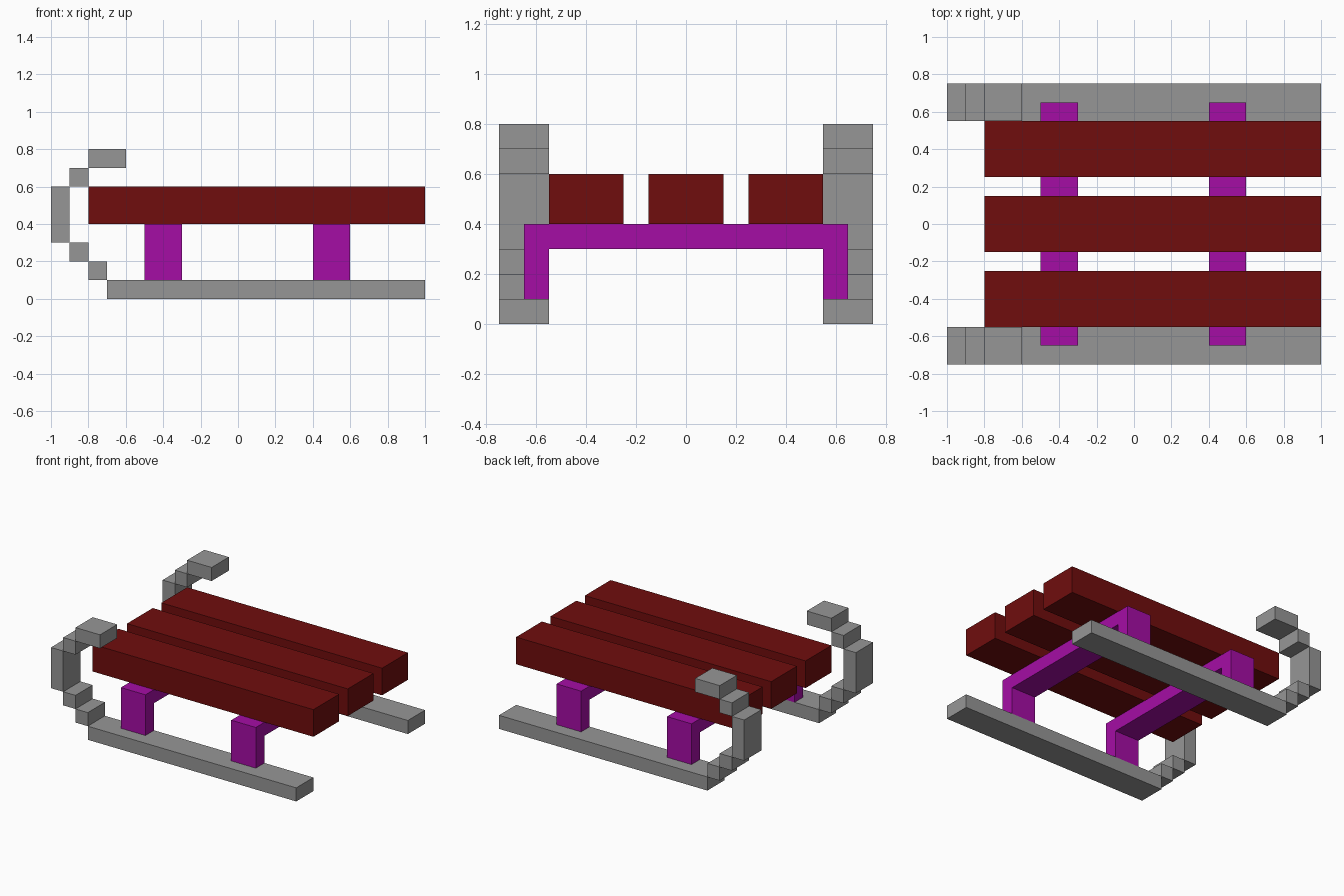
import bpy
import bmesh
from mathutils import Matrix, Vector

if "Cube" in bpy.data.objects:
    bpy.data.objects.remove(bpy.data.objects["Cube"])


def material(name, rgb):
    m = bpy.data.materials.new(name)
    m.diffuse_color = (*rgb, 1)
    m.use_nodes = True
    m.node_tree.nodes["Principled BSDF"].inputs["Base Color"].default_value = m.diffuse_color
    return m


RED = material("dark red wood", (0.162, 0.004, 0.004))
PURPLE = material("purple bracket", (0.376, 0.004, 0.376))
GREY = material("grey metal", (0.305, 0.305, 0.305))


def finish(name, bm, mat):
    bmesh.ops.recalc_face_normals(bm, faces=bm.faces)
    me = bpy.data.meshes.new(name)
    bm.to_mesh(me)
    bm.free()
    me.materials.append(mat)
    ob = bpy.data.objects.new(name, me)
    bpy.context.collection.objects.link(ob)
    return ob


def add_box(bm, x, y, z):
    lo, hi = Vector((x[0], y[0], z[0])), Vector((x[1], y[1], z[1]))
    bmesh.ops.create_cube(bm, size=1, matrix=Matrix.Translation((lo + hi) / 2)
                          @ Matrix.Diagonal((*(hi - lo), 1)))


# Seat planks
for label, y in (("left", -0.4), ("middle", 0), ("right", 0.4)):
    bm = bmesh.new()
    add_box(bm, (-0.8, 1), (y - 0.15, y + 0.15), (0.4, 0.6))
    finish(f"{label}_seat_plank", bm, RED)

# U-shaped brackets: a profile in y/z extruded along x
U_PROFILE = [(-0.65, 0.1), (-0.55, 0.1), (-0.55, 0.3), (0.55, 0.3),
             (0.55, 0.1), (0.65, 0.1), (0.65, 0.4), (-0.65, 0.4)]
for label, x in (("front", -0.5), ("rear", 0.4)):
    bm = bmesh.new()
    face = bm.faces.new([bm.verts.new((x, y, z)) for y, z in U_PROFILE])
    ext = bmesh.ops.extrude_face_region(bm, geom=[face], use_keep_orig=True)
    bmesh.ops.translate(bm, vec=(0.2, 0, 0), verts=[
        g for g in ext["geom"] if isinstance(g, bmesh.types.BMVert)])
    finish(f"{label}_bracket", bm, PURPLE)

# Runners: long skid plus the stepped curl at the front (x range, z range)
STEPS = [((-0.7, 1), (0, 0.1)), ((-0.8, -0.7), (0.1, 0.2)),
         ((-0.9, -0.8), (0.2, 0.3)), ((-1, -0.9), (0.3, 0.6)),
         ((-0.9, -0.8), (0.6, 0.7)), ((-0.8, -0.6), (0.7, 0.8))]
for label, y in (("left", -0.65), ("right", 0.65)):
    bm = bmesh.new()
    for xs, zs in STEPS:
        add_box(bm, xs, (y - 0.1, y + 0.1), zs)
    finish(f"{label}_runner", bm, GREY)
